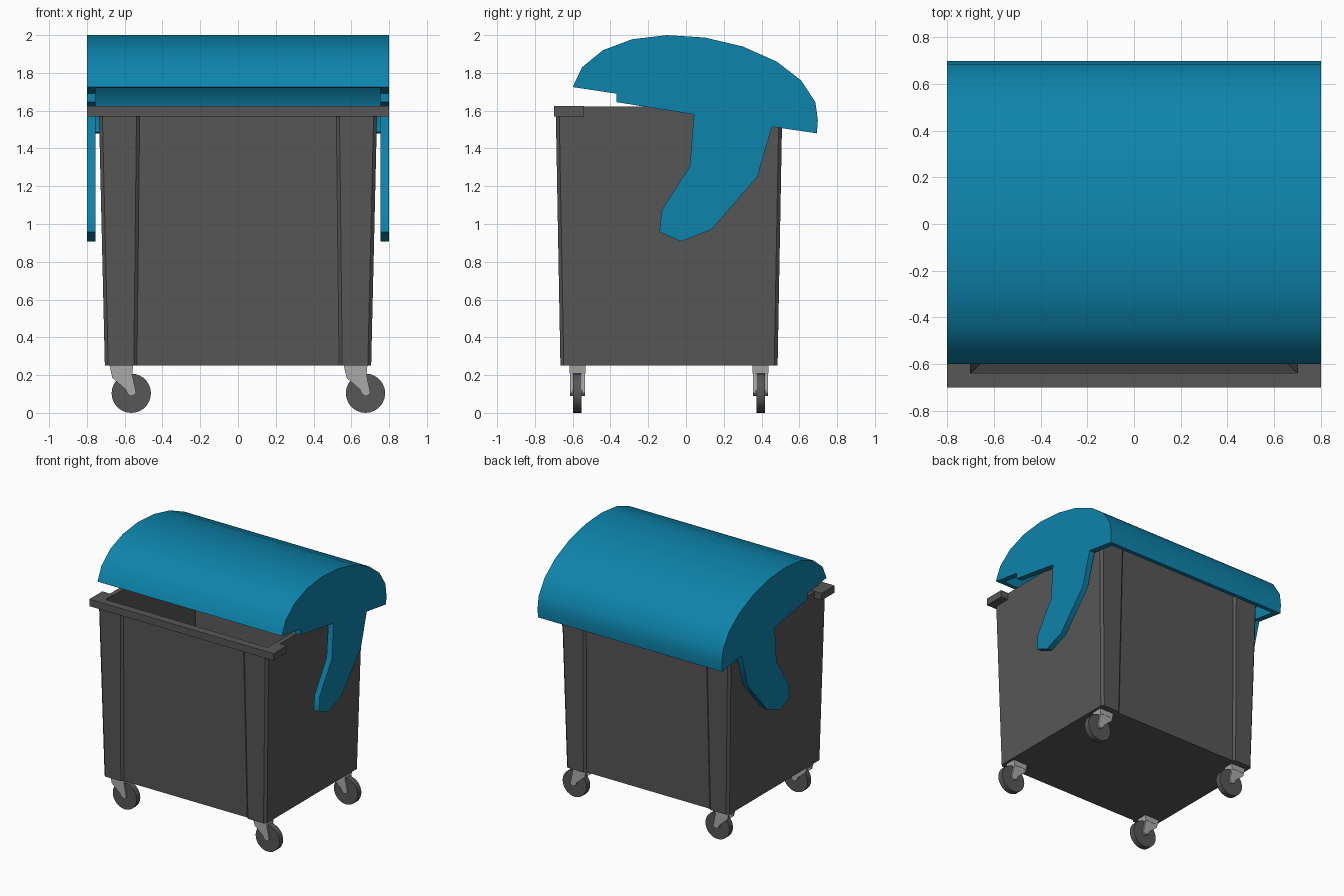
import bpy, bmesh, math
from mathutils import Vector

if "Cube" in bpy.data.objects:
    bpy.data.objects.remove(bpy.data.objects["Cube"])


def material(name, rgb):
    m = bpy.data.materials.new(name)
    m.diffuse_color = (*rgb, 1)
    m.use_nodes = True
    m.node_tree.nodes["Principled BSDF"].inputs["Base Color"].default_value = m.diffuse_color
    return m


GREY = material("dark grey plastic", (0.095, 0.095, 0.095))
BLUE = material("blue plastic", (0.004, 0.23, 0.41))
STEEL = material("light grey steel", (0.40, 0.40, 0.40))


def finish(name, bm, mat):
    bmesh.ops.recalc_face_normals(bm, faces=bm.faces)
    me = bpy.data.meshes.new(name)
    bm.to_mesh(me)
    bm.free()
    ob = bpy.data.objects.new(name, me)
    bpy.context.collection.objects.link(ob)
    me.materials.append(mat)
    return ob


def prism(name, pts, a, b, axis, mat):
    """Extrude a 2D profile from a to b along x, y or z."""
    place = {"x": lambda p, t: (t, p[0], p[1]),
             "y": lambda p, t: (p[0], t, p[1]),
             "z": lambda p, t: (p[0], p[1], t)}[axis]
    bm = bmesh.new()
    f = bm.faces.new([bm.verts.new(place(p, a)) for p in pts])
    ext = bmesh.ops.extrude_face_region(bm, geom=[f])
    move = Vector(place((0, 0), b - a))
    bmesh.ops.translate(bm, vec=move,
                        verts=[v for v in ext["geom"] if isinstance(v, bmesh.types.BMVert)])
    return finish(name, bm, mat)


def smooth(ob, deg):
    bpy.ops.object.select_all(action='DESELECT')
    ob.select_set(True)
    bpy.context.view_layer.objects.active = ob
    bpy.ops.object.shade_smooth_by_angle(angle=math.radians(deg))


# Tapered tub with chamfered corners, recessed front/back panels and a hollow inside
def outline(w, y0, y1, p, c=0.018, s=0.017, d=0.015):
    front = [(-w + c, y0), (-p, y0), (-p + s, y0 + d), (p - s, y0 + d), (p, y0), (w - c, y0),
             (w, y0 + c)]
    back = [(w, y1 - c), (w - c, y1), (p, y1), (p - s, y1 - d), (-p + s, y1 - d), (-p, y1),
            (-w + c, y1), (-w, y1 - c)]
    return front + back + [(-w, y0 + c)]


bm = bmesh.new()
levels = [(outline(0.705, -0.665, 0.485, 0.552), 0.25),
          (outline(0.737, -0.69, 0.51, 0.537), 1.622),
          (outline(0.70, -0.64, 0.46, 0.537, 0.001, 0.017, 0), 1.622),
          (outline(0.64, -0.58, 0.40, 0.50, 0.001, 0.017, 0), 0.30)]
rings = [[bm.verts.new((x, y, z)) for x, y in pts] for pts, z in levels]
n = len(rings[0])
for lo, hi in zip(rings, rings[1:]):
    for i in range(n):
        j = (i + 1) % n
        bm.faces.new((lo[i], lo[j], hi[j], hi[i]))
bm.faces.new(rings[0])
bm.faces.new(rings[-1])
finish("tub", bm, GREY)

# Front rim with short returns along the sides
prism("front_rim", [(-0.8, -0.7), (0.8, -0.7), (0.8, -0.54), (0.702, -0.54), (0.702, -0.638),
                    (-0.702, -0.638), (-0.702, -0.54), (-0.8, -0.54)], 1.57, 1.625, "z", GREY)

# Curved lid with hinge arms, hollowed out to leave a thin shell and two side plates
arc = [(-0.6, 1.725), (-0.55, 1.83), (-0.44, 1.92), (-0.285, 1.978), (-0.1, 2.0), (0.1, 1.987),
       (0.3, 1.94), (0.48, 1.86), (0.61, 1.76), (0.685, 1.645), (0.698, 1.55), (0.693, 1.48)]
arms = [(0.455, 1.515), (0.378, 1.25), (0.135, 0.97), (-0.025, 0.908), (-0.14, 0.957),
        (-0.13, 1.07), (0.02, 1.305), (0.042, 1.58), (-0.367, 1.645), (-0.367, 1.69)]
lid = prism("lid", arc + arms, -0.8, 0.8, "x", BLUE)

inner = []
for i, p in enumerate(arc):
    t = Vector(arc[min(i + 1, len(arc) - 1)]) - Vector(arc[max(i - 1, 0)])
    t.normalize()
    inner.append((p[0] + t.y * 0.04, p[1] - t.x * 0.04))
cutter = prism("lid_cutter", inner + [(inner[-1][0], 0.5), (inner[0][0], 0.5)],
               -0.755, 0.755, "x", BLUE)
cutter.hide_render = True
mod = lid.modifiers.new("hollow", 'BOOLEAN')
mod.operation = 'DIFFERENCE'
mod.solver = 'EXACT'
mod.object = cutter
bpy.context.view_layer.objects.active = lid
bpy.ops.object.modifier_apply(modifier=mod.name)
bpy.data.objects.remove(cutter)
smooth(lid, 35)

# Four casters, all trailing the same way
fork = [(-0.115, 0.25), (0.01, 0.25), (0.005, 0.205), (0.026, 0.105), (0.008, 0.09),
        (-0.02, 0.10), (-0.03, 0.125), (-0.10, 0.185)]
head = [(-0.115, 0.252), (0.01, 0.252), (0.005, 0.209), (-0.105, 0.209)]
for fx, x in (("left", -0.565), ("right", 0.675)):
    for fy, y in (("front", -0.575), ("back", 0.395)):
        tag = f"{fy}_{fx}"
        for side in (-1, 1):
            prism(f"caster_fork_{tag}", [(x + a, b) for a, b in fork],
                  y + side * 0.026, y + side * 0.04, "y", STEEL)
        prism(f"caster_head_{tag}", [(x + a, b) for a, b in head], y - 0.042, y + 0.042, "y", STEEL)
        r = 0.104
        disc = [(x + r * math.cos(k * math.tau / 28), r + r * math.sin(k * math.tau / 28))
                for k in range(28)]
        smooth(prism(f"wheel_{tag}", disc, y - 0.022, y + 0.022, "y", GREY), 30)
        axle = [(x + 0.015 * math.cos(k * math.tau / 8), r + 0.015 * math.sin(k * math.tau / 8))
                for k in range(8)]
        prism(f"axle_{tag}", axle, y - 0.038, y + 0.038, "y", STEEL)
